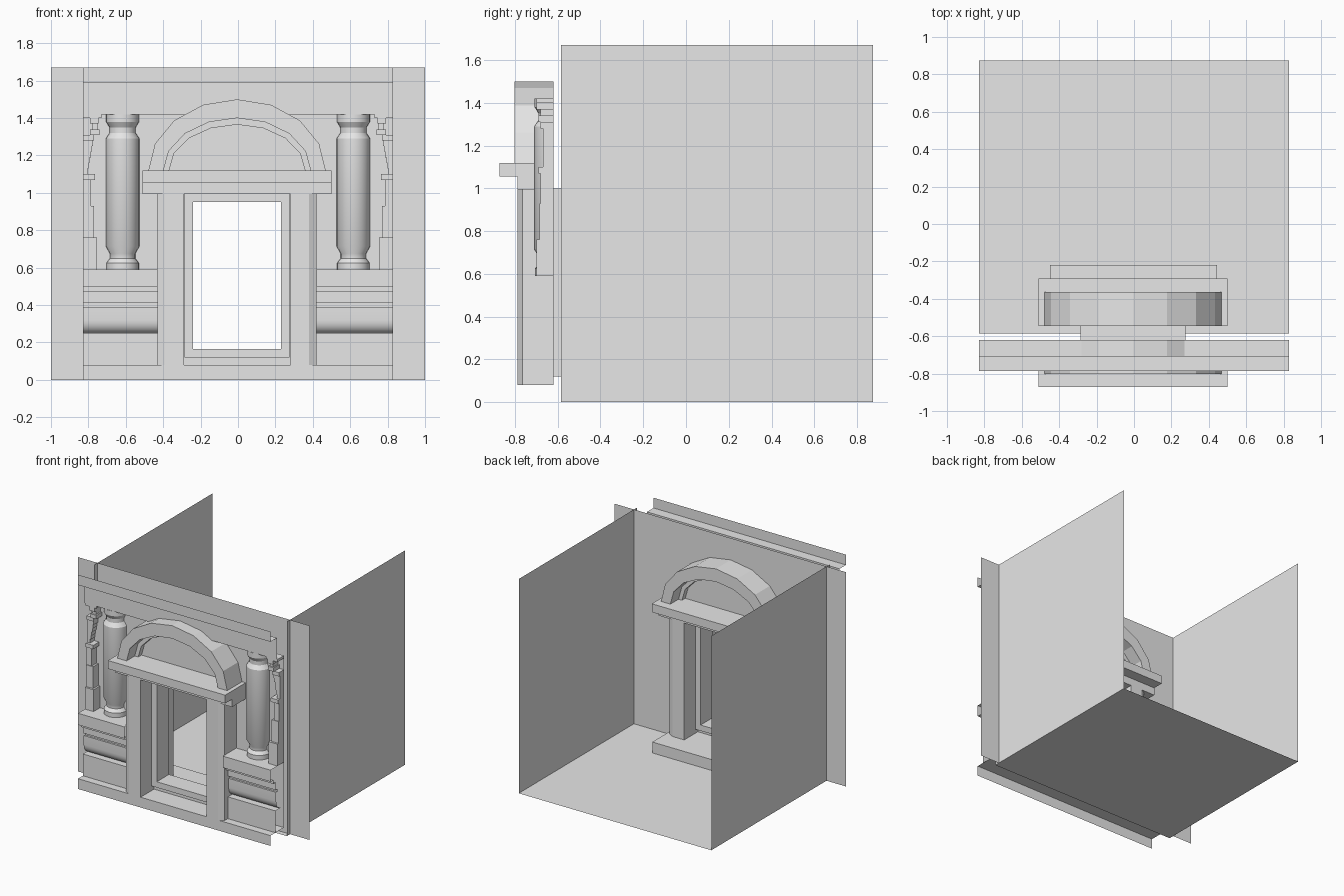
import bpy, bmesh, math
from mathutils import Vector

cube = bpy.data.objects.get("Cube")
if cube:
    bpy.data.objects.remove(cube, do_unlink=True)

stone = bpy.data.materials.new("grey_stone")
stone.use_nodes = True
GREY = (0.8, 0.8, 0.8, 1)
stone.diffuse_color = GREY
stone.node_tree.nodes["Principled BSDF"].inputs["Base Color"].default_value = GREY


def finish(name, bm, smooth=False):
    bmesh.ops.recalc_face_normals(bm, faces=bm.faces)
    mesh = bpy.data.meshes.new(name)
    bm.to_mesh(mesh)
    bm.free()
    mesh.materials.append(stone)
    obj = bpy.data.objects.new(name, mesh)
    bpy.context.collection.objects.link(obj)
    if smooth:
        bpy.ops.object.select_all(action="DESELECT")
        obj.select_set(True)
        bpy.context.view_layer.objects.active = obj
        bpy.ops.object.shade_smooth_by_angle(angle=math.radians(30))
    return obj


def sheet(name, pts):
    bm = bmesh.new()
    bm.faces.new([bm.verts.new(p) for p in pts])
    return finish(name, bm)


def solid(name, pts, move):
    """Extrude a flat outline along a vector."""
    bm = bmesh.new()
    face = bm.faces.new([bm.verts.new(p) for p in pts])
    new = bmesh.ops.extrude_face_region(bm, geom=[face], use_keep_orig=True)["geom"]
    bmesh.ops.translate(bm, vec=Vector(move),
                        verts=[v for v in new if isinstance(v, bmesh.types.BMVert)])
    return finish(name, bm)


def box(name, x0, x1, y0, y1, z0, z1):
    return solid(name, [(x0, y0, z0), (x1, y0, z0), (x1, y1, z0), (x0, y1, z0)],
                 (0, 0, z1 - z0))


def strip(name, profile, x0, x1, smooth=False):
    """Open moulding: a (y, z) profile run along x."""
    bm = bmesh.new()
    a, b = [[bm.verts.new((x, y, z)) for y, z in profile] for x in (x0, x1)]
    for i in range(len(profile) - 1):
        bm.faces.new((a[i], a[i + 1], b[i + 1], b[i]))
    return finish(name, bm, smooth)


def band(name, outer, inner, y0, y1=None, closed=True):
    """Ring between two (x, z) outlines; flat if y1 is not given."""
    bm = bmesh.new()
    ys = [y0] if y1 is None else [y0, y1]
    loops = [[bm.verts.new((x, y, z)) for x, z in pts] for y in ys for pts in (outer, inner)]
    pairs = [(0, 1)] if y1 is None else [(0, 1), (1, 3), (3, 2), (2, 0)]
    n = len(outer)
    for i in range(n if closed else n - 1):
        j = (i + 1) % n
        for p, q in pairs:
            bm.faces.new((loops[p][i], loops[p][j], loops[q][j], loops[q][i]))
    return finish(name, bm)


def rect(x0, x1, z0, z1):
    return [(x0, z0), (x1, z0), (x1, z1), (x0, z1)]


def arch(a, b):
    return [(CX - a * math.cos(math.pi * i / 8), 1.115 + b * math.sin(math.pi * i / 8))
            for i in range(9)]


CX = -0.005            # doorway centre
W, TOP = 0.83, 1.67    # half width and height of the room
WALL, FACADE, BACK = -0.545, -0.62, 0.874
HOLE = rect(-0.24, 0.23, 0.165, 0.95)

# Room shell, open above and behind
sheet("floor", [(-W, -0.585, 0), (W, -0.585, 0), (W, BACK, 0), (-W, BACK, 0)])
for side, s in (("right", -1), ("left", 1)):
    sheet(side + "_wall", [(s * W, -0.585, 0), (s * W, BACK, 0),
                           (s * W, BACK, TOP), (s * W, -0.585, TOP)])
band("inner_front_wall", rect(-1, 1, 0, TOP), HOLE, WALL)
band("facade_wall", rect(-W, W, 0.08, 1.42), HOLE, FACADE)

# Full-width mouldings
strip("cornice", [(-0.785, TOP), (-0.785, 1.59), (-0.705, 1.59),
                  (-0.705, 1.42), (FACADE, 1.42)], -W, W)
strip("base_moulding", [(-0.785, 0), (-0.785, 0.08), (FACADE, 0.08)], -W, W)
round_part = [(-0.66 - 0.055 * math.cos(math.radians(a)), 0.32 - 0.07 * math.sin(math.radians(a)))
              for a in range(0, 91, 15)]
wainscot = [(FACADE, 0.59), (-0.785, 0.59), (-0.785, 0.5), (-0.75, 0.5), (-0.75, 0.47),
            (-0.72, 0.47), (-0.72, 0.41), (-0.7, 0.41), (-0.7, 0.39), (-0.715, 0.39),
            *round_part, (-0.725, 0.25), (-0.725, 0.08)]
strip("right_pedestal", wainscot, -W, -0.43, True)
strip("left_pedestal", wainscot, 0.42, W, True)

# Half columns: (radius, height)
column = [(0.087, 0.59), (0.087, 0.625), (0.068, 0.65), (0.068, 0.675), (0.09, 0.715),
          (0.09, 1.29), (0.07, 1.32), (0.07, 1.35), (0.088, 1.38), (0.088, 1.42)]
for side, cx in (("right", -0.617), ("left", 0.617)):
    bm = bmesh.new()
    verts = [bm.verts.new((cx - r, FACADE, z)) for r, z in column]
    edges = [bm.edges.new(e) for e in zip(verts, verts[1:])]
    bmesh.ops.spin(bm, geom=verts + edges, cent=(cx, FACADE, 0), axis=(0, 0, 1),
                   angle=math.pi, steps=12)
    finish(side + "_column", bm, True)

# Stepped corner ornaments: (inner x, outer x, front y, bottom, top)
ornament = [(0.755, W, -0.7, 0.59, 0.76), (0.77, W, -0.685, 0.76, 0.93),
            (0.785, W, -0.68, 0.93, 1.07), (0.765, W, -0.69, 1.07, 1.1),
            (0.74, 0.79, -0.69, 1.31, 1.34), (0.75, 0.78, -0.68, 1.34, 1.37),
            (0.745, 0.79, -0.7, 1.37, 1.4), (0.73, W, -0.7, 1.4, 1.42),
            (0.77, W, -0.68, 1.28, 1.31)]
ornament += [(0.805 - 0.006 * i, W, -0.67, 1.1 + 0.03 * i, 1.13 + 0.03 * i) for i in range(6)]
for side, s in (("right", -1), ("left", 1)):
    for i, (x0, x1, y, z0, z1) in enumerate(ornament):
        box(f"{side}_ornament_{i}", s * x0, s * x1, y, FACADE, z0, z1)

# Door surround, repeated on both faces of the front wall
for place, s in (("outer", -1), ("inner", 1)):
    def depth(d):
        return -0.5825 + s * d
    root = depth(0.0375)
    box(place + "_lintel", CX - 0.505, CX + 0.505, root, depth(0.205), 0.995, 1.055)
    box(place + "_ledge", CX - 0.505, CX + 0.505, root, depth(0.29), 1.055, 1.12)
    band(place + "_door_frame", rect(-0.285, 0.275, 0.12, 1.0), HOLE, depth(0), depth(0.075))
    for side, m in (("right", -1), ("left", 1)):
        plan = [(0.285, root), (0.285, depth(0.205)), (0.385, depth(0.205)),
                (0.425, depth(0.183)), (0.425, root)]
        solid(f"{place}_{side}_pilaster", [(CX + m * x, y, 0.08) for x, y in plan], (0, 0, 0.92))
    band(place + "_arch", arch(0.475, 0.385), arch(0.395, 0.285), root, depth(0.22), False)
    band(place + "_arch_trim", arch(0.395, 0.285), arch(0.365, 0.25), root, depth(0.12), False)
    solid(place + "_tympanum", [(x, root, z) for x, z in arch(0.365, 0.25)],
          (0, depth(0.08) - root, 0))
box("inner_step", -0.45, 0.445, WALL, -0.22, 0, 0.085)
